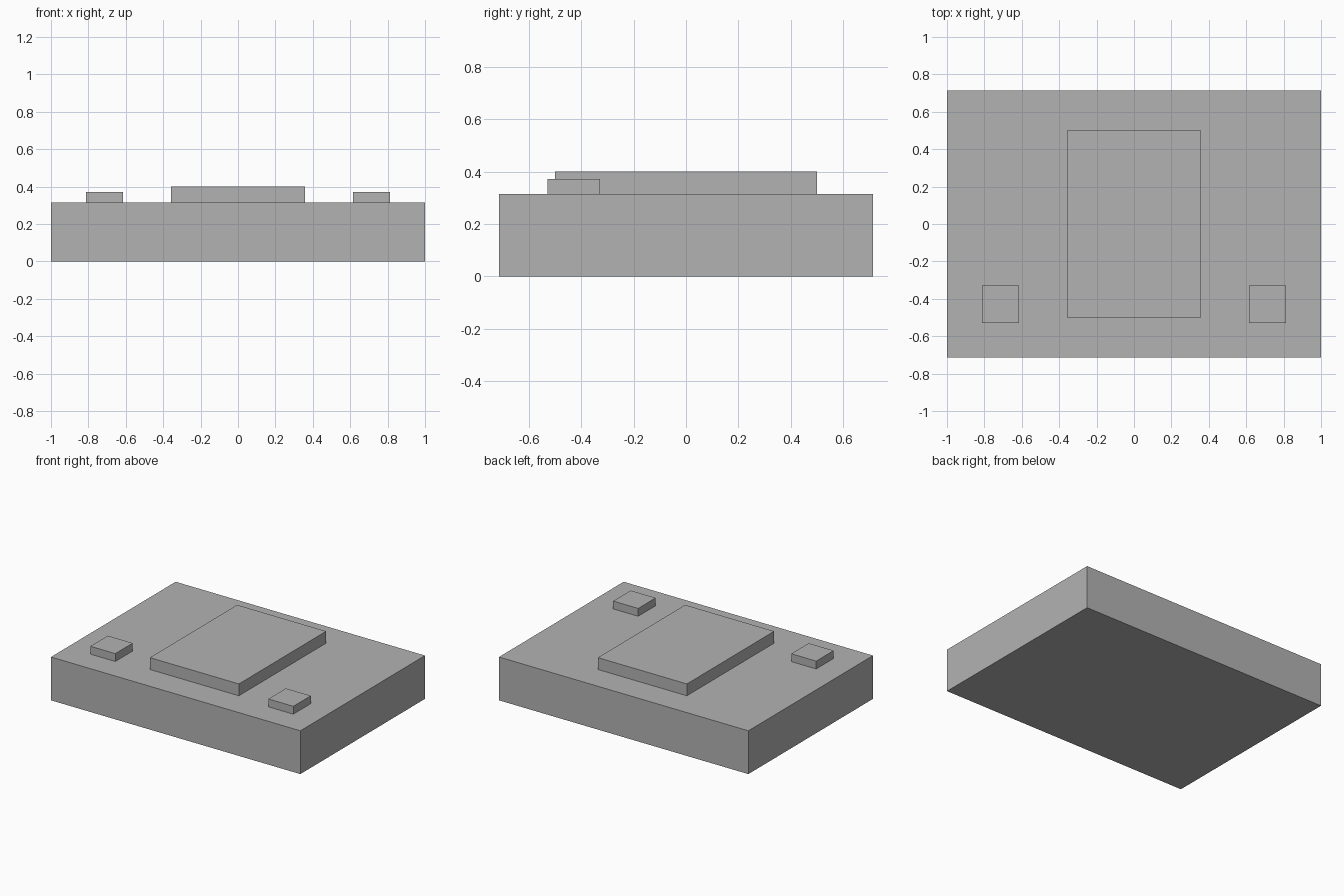
import bpy

if "Cube" in bpy.data.objects:
    bpy.data.objects.remove(bpy.data.objects["Cube"])

grey = bpy.data.materials.new("plain grey")
grey.diffuse_color = (0.45, 0.45, 0.45, 1.0)
grey.use_nodes = True
grey.node_tree.nodes["Principled BSDF"].inputs["Base Color"].default_value = grey.diffuse_color


def box(name, x, y, z0, size):
    """Flat-sided block standing on height z0."""
    bpy.ops.mesh.primitive_cube_add(size=1, location=(x, y, z0 + size[2] / 2))
    ob = bpy.context.object
    ob.name = name
    ob.scale = size
    bpy.ops.object.transform_apply(location=False, rotation=False, scale=True)
    ob.data.materials.append(grey)
    return ob


BASE_TOP = 0.314

# Main slab
box("base", 0, 0, 0, (2.0, 1.428, BASE_TOP))

# Raised plate in the middle
box("centre_plate", 0, 0, BASE_TOP, (0.714, 1.0, 0.086))

# Pair of small square pads near the front corners
for side, label in ((-1, "left"), (1, "right")):
    box(f"{label}_pad", side * 0.714, -0.429, BASE_TOP, (0.2, 0.2, 0.057))
